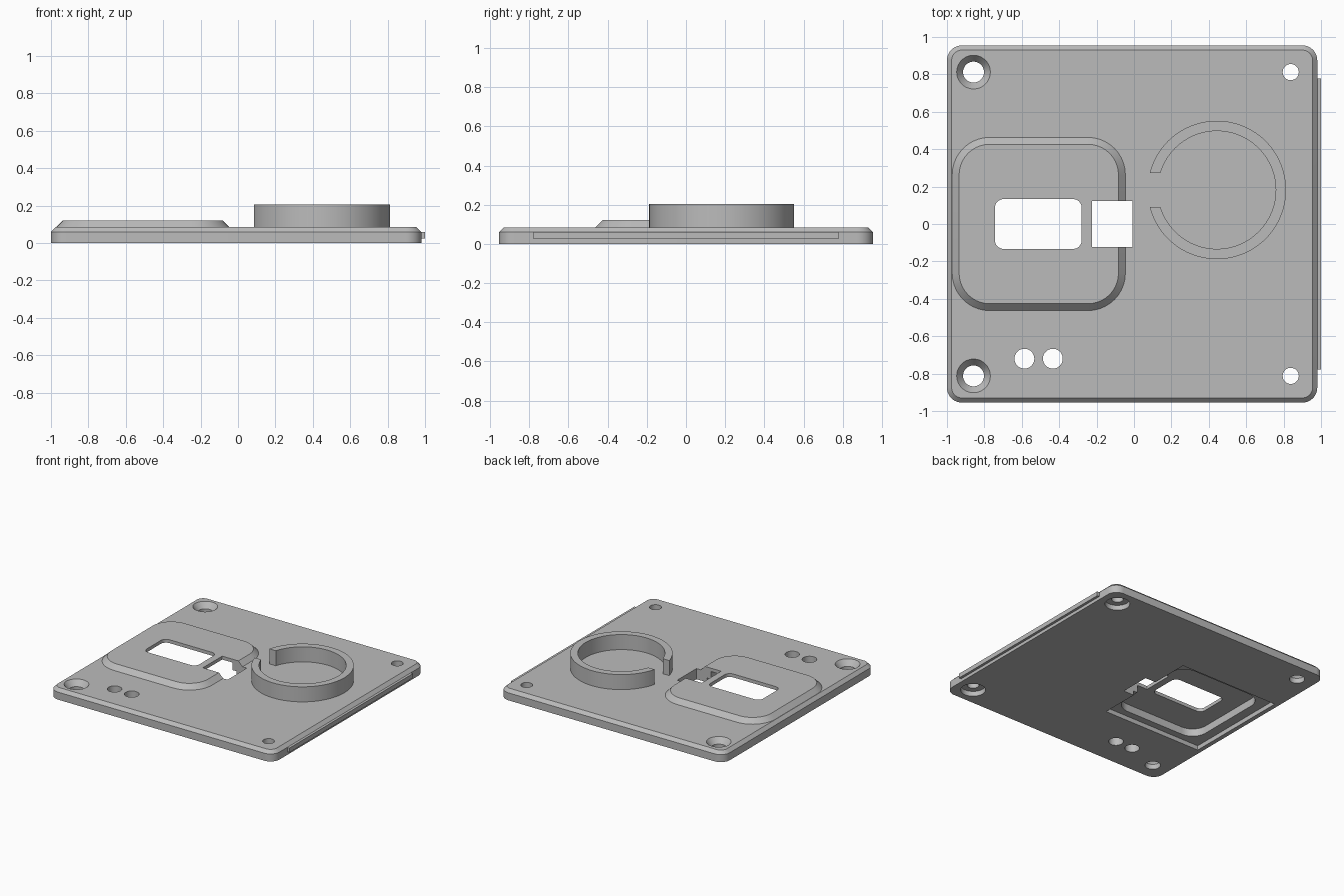
import bpy, bmesh, math

cube = bpy.data.objects.get("Cube")
if cube:
    bpy.data.objects.remove(cube, do_unlink=True)

grey = bpy.data.materials.new("matte grey")
grey.use_nodes = True
colour = (0.5, 0.5, 0.5, 1)
grey.diffuse_color = colour
grey.node_tree.nodes["Principled BSDF"].inputs["Base Color"].default_value = colour


def rounded_rect(x0, x1, y0, y1, r, steps=10):
    pts = []
    corners = [(x1 - r, y1 - r), (x0 + r, y1 - r), (x0 + r, y0 + r), (x1 - r, y0 + r)]
    for quarter, (cx, cy) in enumerate(corners):
        for i in range(steps + 1):
            a = (quarter + i / steps) * math.pi / 2
            pts.append((cx + r * math.cos(a), cy + r * math.sin(a)))
    return pts


def circle(cx, cy, r, n=48):
    return [(cx + r * math.cos(2 * math.pi * i / n), cy + r * math.sin(2 * math.pi * i / n))
            for i in range(n)]


def loft(name, *levels):
    """Solid through matching outlines, each given as (outline, height)."""
    bm = bmesh.new()
    rings = [[bm.verts.new((x, y, z)) for x, y in outline] for outline, z in levels]
    n = len(rings[0])
    for low, high in zip(rings, rings[1:]):
        for i in range(n):
            j = (i + 1) % n
            bm.faces.new((low[i], low[j], high[j], high[i]))
    bm.faces.new(rings[0][::-1])
    bm.faces.new(rings[-1])
    bmesh.ops.recalc_face_normals(bm, faces=bm.faces)
    mesh = bpy.data.meshes.new(name)
    bm.to_mesh(mesh)
    bm.free()
    mesh.materials.append(grey)
    obj = bpy.data.objects.new(name, mesh)
    bpy.context.collection.objects.link(obj)
    return obj


def box(name, x0, x1, y0, y1, z0, z1):
    outline = [(x0, y0), (x1, y0), (x1, y1), (x0, y1)]
    return loft(name, (outline, z0), (outline, z1))


def combine(target, tool, operation):
    mod = target.modifiers.new(operation.lower(), 'BOOLEAN')
    mod.operation, mod.object, mod.solver = operation, tool, 'EXACT'
    bpy.context.view_layer.objects.active = target
    bpy.ops.object.modifier_apply(modifier=mod.name)
    bpy.data.objects.remove(tool, do_unlink=True)


def cut(target, tool):
    combine(target, tool, 'DIFFERENCE')


TOP, PAD_TOP = 0.085, 0.122

# Base plate with a chamfered upper rim
outer = rounded_rect(-1, 0.98, -0.955, 0.955, 0.08)
plate = loft("base_plate", (outer, 0), (outer, 0.06),
             (rounded_rect(-0.975, 0.955, -0.93, 0.93, 0.055), TOP))

# Raised pad with sloped sides
pad = loft("raised_pad",
           (rounded_rect(-0.977, -0.041, -0.468, 0.468, 0.205), 0.08),
           (rounded_rect(-0.935, -0.083, -0.426, 0.426, 0.163), PAD_TOP))
combine(plate, pad, 'UNION')

# Stepped pocket under the pad
cut(plate, box("pocket_step", -0.965, -0.1, -0.433, 0.433, -0.1, 0.035))
inner = rounded_rect(-0.89, -0.135, -0.378, 0.378, 0.12)
cut(plate, loft("pocket_inner", (inner, -0.1), (inner, 0.095)))

# Window and side notch through the pad
window = rounded_rect(-0.743, -0.28, -0.133, 0.133, 0.045)
cut(plate, loft("window", (window, -0.1), (window, 0.3)))
cut(plate, box("notch", -0.225, -0.007, -0.122, 0.122, -0.1, 0.3))

# Corner holes: countersunk on the right side, counterbored below on the left
for y in (-0.812, 0.812):
    x = -0.858
    cut(plate, loft("countersink", (circle(x, y, 0.056), -0.1), (circle(x, y, 0.056), 0.04),
                    (circle(x, y, 0.09), TOP), (circle(x, y, 0.09), 0.2)))
    x = 0.838
    cut(plate, loft("counterbore", (circle(x, y, 0.09), -0.1), (circle(x, y, 0.09), 0.04),
                    (circle(x, y, 0.043), 0.04), (circle(x, y, 0.043), 0.2)))

# Pair of plain holes
for x in (-0.586, -0.434):
    hole = circle(x, -0.72, 0.053)
    cut(plate, loft("plain_hole", (hole, -0.1), (hole, 0.3)))

# Open ring wall
ring_x, ring_y = 0.443, 0.182
ring = loft("ring_wall", (circle(ring_x, ring_y, 0.37, 96), TOP - 0.005),
            (circle(ring_x, ring_y, 0.37, 96), 0.205))
bore = circle(ring_x, ring_y, 0.315, 96)
cut(ring, loft("ring_bore", (bore, 0), (bore, 0.3)))
cut(ring, box("ring_gap", 0, 0.3, ring_y - 0.092, ring_y + 0.092, 0, 0.3))
combine(plate, ring, 'UNION')

# Thin tongue along the left edge
tongue = box("edge_tongue", 0.97, 1, -0.778, 0.778, 0.025, 0.06)

for obj in (plate, tongue):
    bpy.ops.object.select_all(action='DESELECT')
    obj.select_set(True)
    bpy.context.view_layer.objects.active = obj
    bpy.ops.object.shade_smooth_by_angle(angle=math.radians(25))
